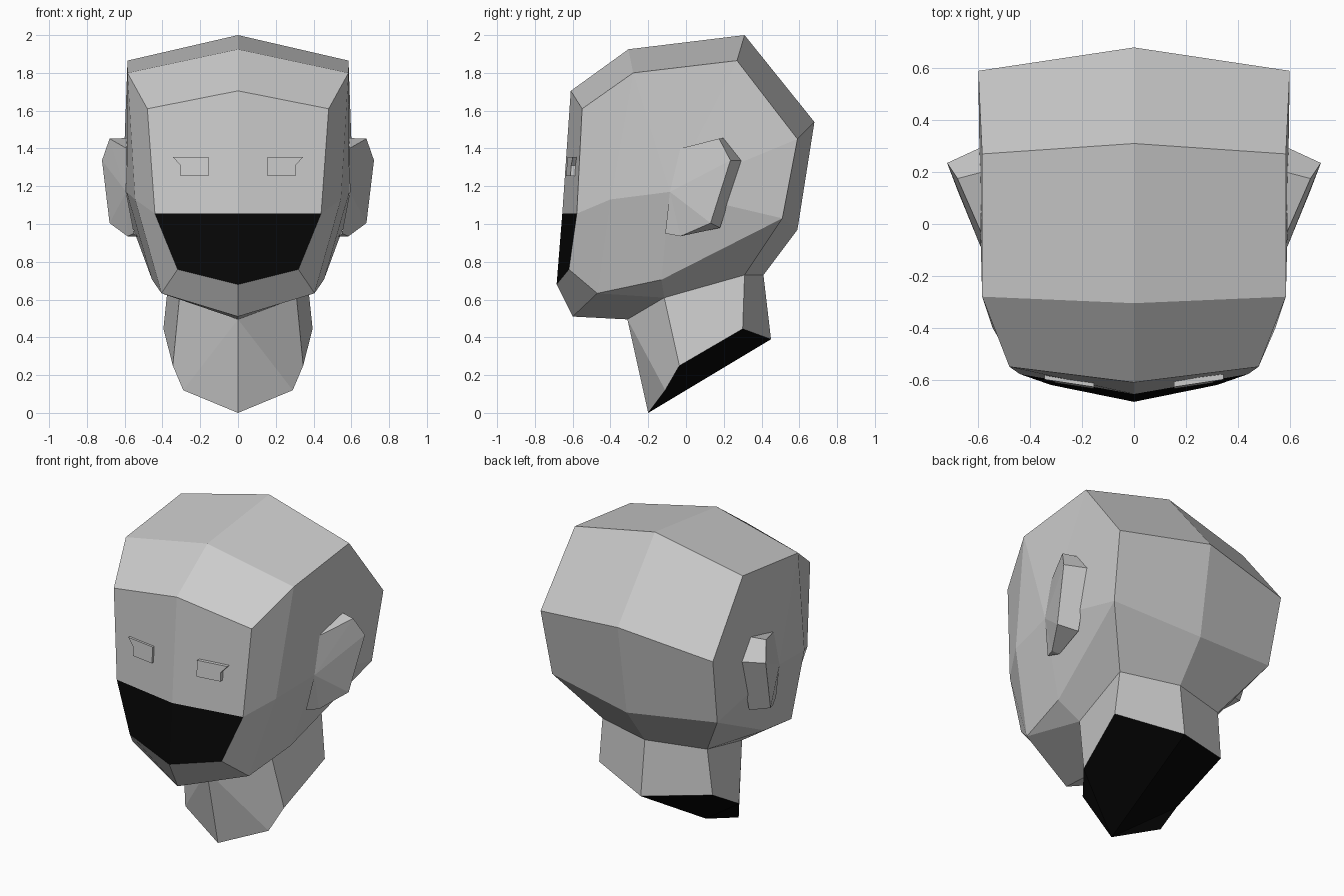
import bpy, bmesh

if "Cube" in bpy.data.objects:
    bpy.data.objects.remove(bpy.data.objects["Cube"], do_unlink=True)


def material(name, rgb):
    m = bpy.data.materials.new(name)
    m.use_nodes = True
    col = (*rgb, 1.0)
    m.diffuse_color = col
    m.node_tree.nodes["Principled BSDF"].inputs["Base Color"].default_value = col
    return m


GREY = material("light grey", (0.6, 0.6, 0.6))
BLACK = material("black", (0.002, 0.002, 0.002))


def build(name, points, faces, black=(), sides=(1, -1), join=True):
    """Flat-shaded mesh from named points of the left half, mirrored across x."""
    bm = bmesh.new()
    for s in sides:
        v = {k: bm.verts.new((s * x, y, z)) for k, (x, y, z) in points.items()}
        for f in faces:
            names = f.split()
            face = bm.faces.new([v[n] for n in (names if s > 0 else names[::-1])])
            face.material_index = 1 if f in black else 0
    if join:
        bmesh.ops.remove_doubles(bm, verts=bm.verts, dist=1e-4)
    bmesh.ops.recalc_face_normals(bm, faces=bm.faces)
    me = bpy.data.meshes.new(name)
    bm.to_mesh(me)
    bm.free()
    me.materials.append(GREY)
    me.materials.append(BLACK)
    ob = bpy.data.objects.new(name, me)
    bpy.context.collection.objects.link(ob)
    return ob


# Head: centre-line profile (c_) and the matching side points
head = {
    "c_brow": (0, -0.61, 1.705), "c_mask": (0, -0.655, 1.055), "c_lip": (0, -0.685, 0.68),
    "c_chin": (0, -0.60, 0.51), "c_throat": (0, -0.31, 0.495), "c_nape": (0, 0.41, 0.73),
    "c_back": (0, 0.59, 0.97), "c_rear": (0, 0.68, 1.54), "c_crown": (0, 0.31, 2.0),
    "c_top": (0, -0.305, 1.925),
    "brow": (0.48, -0.55, 1.61), "mask": (0.44, -0.578, 1.055), "lip": (0.32, -0.62, 0.76),
    "chin": (0.405, -0.47, 0.633), "throat": (0.31, -0.115, 0.61), "nape": (0.365, 0.31, 0.73),
    "back": (0.575, 0.51, 1.03), "rear": (0.60, 0.59, 1.45), "crown": (0.585, 0.27, 1.865),
    "top": (0.585, -0.28, 1.80),
    "jaw": (0.455, -0.13, 0.705), "cheek": (0.545, -0.40, 1.13), "temple": (0.59, -0.085, 1.17),
}
loop = ["brow", "mask", "lip", "chin", "throat"]
loop2 = ["nape", "back", "rear", "crown", "top", "brow"]
strips = [f"c_{a} c_{b} {b} {a}" for l in (loop, loop2) for a, b in zip(l, l[1:])]
cheeks = ["brow mask cheek top", "mask lip chin cheek", "cheek chin jaw temple",
          "top cheek temple", "top temple crown", "crown temple rear", "rear temple back",
          "back temple jaw", "back jaw throat nape", "jaw chin throat"]
build("head", head, strips + cheeks, black=("c_mask c_lip lip mask",))

# Neck: narrows to a slanted keel with a black underside
neck = {k: head[k] for k in ("c_throat", "throat", "nape", "c_nape")}
neck.update({
    "tip": (0, -0.20, 0), "front": (0.29, -0.11, 0.12), "side": (0.345, -0.035, 0.25),
    "rear": (0.395, 0.30, 0.445), "end": (0, 0.45, 0.39),
})
underside = ("tip front side", "tip side rear end")
build("neck", neck, ["c_throat tip front", "c_throat front side throat",
                     "throat side rear nape", "nape rear end c_nape", *underside],
      black=underside)

# Ears: fan of facets flaring out from the temple, with a rim folded back to the head
ear = {
    "hub": (0.592, -0.085, 1.17), "a": (0.59, -0.03, 1.40), "top": (0.68, 0.175, 1.452),
    "tip": (0.72, 0.235, 1.337), "low": (0.68, 0.13, 1.005), "b": (0.585, -0.03, 0.935),
    "c": (0.55, -0.11, 0.95), "top_in": (0.585, 0.20, 1.455), "tip_in": (0.59, 0.295, 1.335),
    "low_in": (0.565, 0.18, 0.98), "b_in": (0.53, -0.03, 0.935),
}
ear_faces = ["hub a top", "hub top tip", "hub tip low", "hub low b", "hub b c",
             "top a top_in", "tip top top_in tip_in", "low tip tip_in low_in",
             "b low low_in b_in", "c b b_in"]
for side, s in (("left", 1), ("right", -1)):
    build(f"{side}_ear", ear, ear_faces, sides=(s,))

# Eyes: thin raised plates with a pointed outer top corner
outline = [(0.155, 1.355), (0.345, 1.355), (0.305, 1.31), (0.305, 1.255), (0.155, 1.255)]


def face_y(x, z):
    return -0.61 - 0.069 * (1.705 - z) + 0.152 * x


eye = {}
for i, (x, z) in enumerate(outline):
    eye[f"f{i}"] = (x, face_y(x, z) - 0.017, z)
    eye[f"r{i}"] = (x, face_y(x, z) + 0.012, z)
n = len(outline)
eye_faces = ["f0 f1 f2", "f0 f2 f3 f4", "r2 r1 r0", "r4 r3 r2 r0"]
eye_faces += [f"f{i} r{i} r{(i + 1) % n} f{(i + 1) % n}" for i in range(n)]
for side, s in (("left", 1), ("right", -1)):
    build(f"{side}_eye", eye, eye_faces, sides=(s,))
